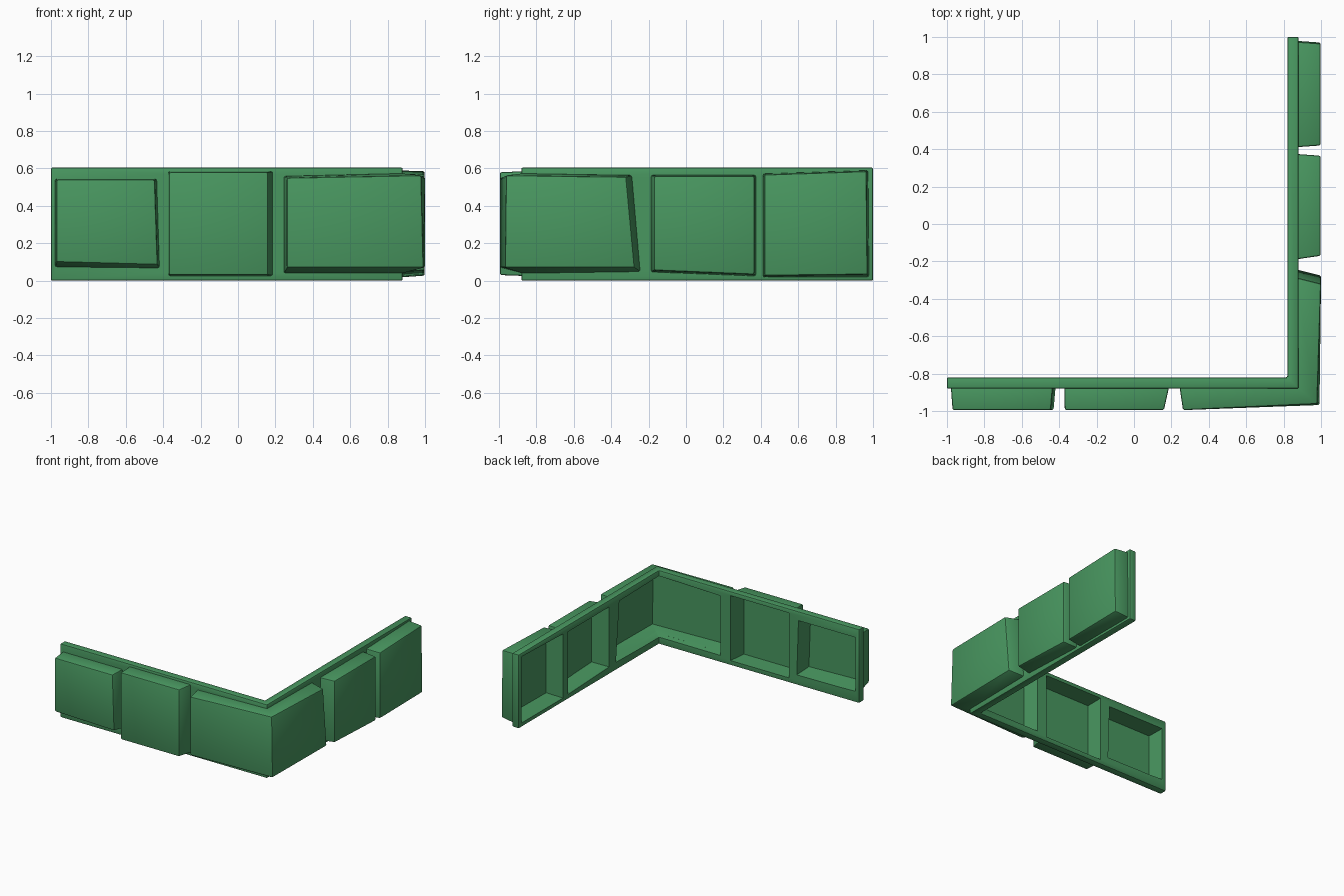
import bpy
import bmesh

cube = bpy.data.objects.get("Cube")
if cube:
    bpy.data.objects.remove(cube, do_unlink=True)

INNER, OUTER, HEIGHT = 0.82, 0.88, 0.605
SIDE, SKIN = 0.012, 0.03   # pocket wall thickness at the sides and the face

green = bpy.data.materials.new("stone_green")
green.use_nodes = True
green.diffuse_color = (0.066, 0.31, 0.117, 1)
green.node_tree.nodes["Principled BSDF"].inputs["Base Color"].default_value = green.diffuse_color


def make_object(name, rings):
    """Loft closed rings of equal length into a capped solid."""
    bm = bmesh.new()
    loops = [[bm.verts.new(p) for p in ring] for ring in rings]
    n = len(loops[0])
    for a, b in zip(loops, loops[1:]):
        for i in range(n):
            j = (i + 1) % n
            bm.faces.new((a[i], a[j], b[j], b[i]))
    bm.faces.new(loops[0])
    bm.faces.new(loops[-1])
    bmesh.ops.recalc_face_normals(bm, faces=bm.faces)
    mesh = bpy.data.meshes.new(name)
    bm.to_mesh(mesh)
    bm.free()
    mesh.materials.append(green)
    obj = bpy.data.objects.new(name, mesh)
    bpy.context.collection.objects.link(obj)
    return obj


def apply_modifier(obj, kind, **settings):
    mod = obj.modifiers.new(kind.title(), kind)
    for key, value in settings.items():
        setattr(mod, key, value)
    bpy.ops.object.select_all(action="DESELECT")
    bpy.context.view_layer.objects.active = obj
    obj.select_set(True)
    bpy.ops.object.modifier_apply(modifier=mod.name)


def front_arm(u, d, z):
    return (u, -d, z)


def side_arm(u, d, z):
    return (d, u, z)


def end_ring(arm, spec, sign, pocket):
    """One end of a block: face edge, its height range, tapers and depth."""
    u_low, u_high, z0, z1, flare, drop, rise, depth = spec
    back = OUTER - 0.02
    if pocket:
        u_low, u_high, flare = u_low + sign * SIDE, u_high + sign * SIDE, flare
        z0, z1, depth, back = z0 + SIDE, z1 - SIDE, depth - SKIN, INNER - 0.05
    shift = sign * flare
    return [arm(u_low - shift, back, z0 - drop), arm(u_low, depth, z0),
            arm(u_high, depth, z1), arm(u_high - shift, back, z1 + rise)]


def corner_ring(pocket):
    """Mitred ring where the corner block turns."""
    s = SIDE if pocket else 0
    k = SKIN if pocket else 0
    b = INNER - 0.05 if pocket else OUTER - 0.02
    return [(b, -b, 0.035 + s), (0.992 - k, -0.968 + k, 0.07 + s),
            (0.98 - k, -0.962 + k, 0.563 - s), (b, -b, 0.575 - s)]


# End specs: u low, u high, z low, z high, flare, drop, rise, depth
blocks = {
    "front_outer_block": (front_arm,
        (-0.97, -0.97, 0.1, 0.54, 0.01, 0.03, 0.005, 0.995),
        (-0.43, -0.445, 0.085, 0.54, 0.012, 0.02, 0.005, 0.995)),
    "front_middle_block": (front_arm,
        (-0.37, -0.37, 0.03, 0.58, 0.003, 0.005, 0.005, 0.995),
        (0.16, 0.16, 0.03, 0.58, 0.03, 0.005, 0.005, 0.995)),
    "side_middle_block": (side_arm,
        (-0.17, -0.17, 0.055, 0.56, 0.02, 0.01, 0.005, 0.998),
        (0.365, 0.365, 0.033, 0.56, 0.01, 0.01, 0.005, 0.998)),
    "side_outer_block": (side_arm,
        (0.42, 0.42, 0.027, 0.567, 0.01, 0.01, 0.005, 0.998),
        (0.97, 0.965, 0.033, 0.585, 0.01, 0.015, 0.005, 0.998)),
}


def block_rings(arm, start, end, pocket):
    return [end_ring(arm, start, 1, pocket), end_ring(arm, end, -1, pocket)]


def corner_rings(pocket):
    return [end_ring(front_arm, (0.262, 0.262, 0.07, 0.55, 0.02, 0.035, 0.01, 0.995), 1, pocket),
            corner_ring(pocket),
            end_ring(side_arm, (-0.275, -0.32, 0.07, 0.555, 0.035, 0.025, 0.01, 1.0), -1, pocket)]


# L-shaped backing wall
plan = [(-1, -OUTER), (OUTER, -OUTER), (OUTER, 1), (INNER, 1), (INNER, -INNER), (-1, -INNER)]
wall = make_object("corner_wall", [[(x, y, z) for x, y in plan] for z in (0, HEIGHT)])
apply_modifier(wall, "BEVEL", width=0.008, segments=2, limit_method="ANGLE")

# Raised blocks, each hollowed from the back through the wall
parts = [wall]
jobs = [(name, block_rings(*spec, False), block_rings(*spec, True)) for name, spec in blocks.items()]
jobs.append(("corner_block", corner_rings(False), corner_rings(True)))
for name, solid, hollow in jobs:
    block = make_object(name, solid)
    apply_modifier(block, "BEVEL", width=0.01, segments=2, limit_method="ANGLE")
    cutter = make_object("pocket_cutter", hollow)
    cutter.hide_render = True
    for target in (block, wall):
        apply_modifier(target, "BOOLEAN", operation="DIFFERENCE", solver="EXACT", object=cutter)
    bpy.data.objects.remove(cutter, do_unlink=True)
    parts.append(block)

bpy.ops.object.select_all(action="DESELECT")
for part in parts:
    part.select_set(True)
bpy.context.view_layer.objects.active = wall
bpy.ops.object.shade_smooth_by_angle()
